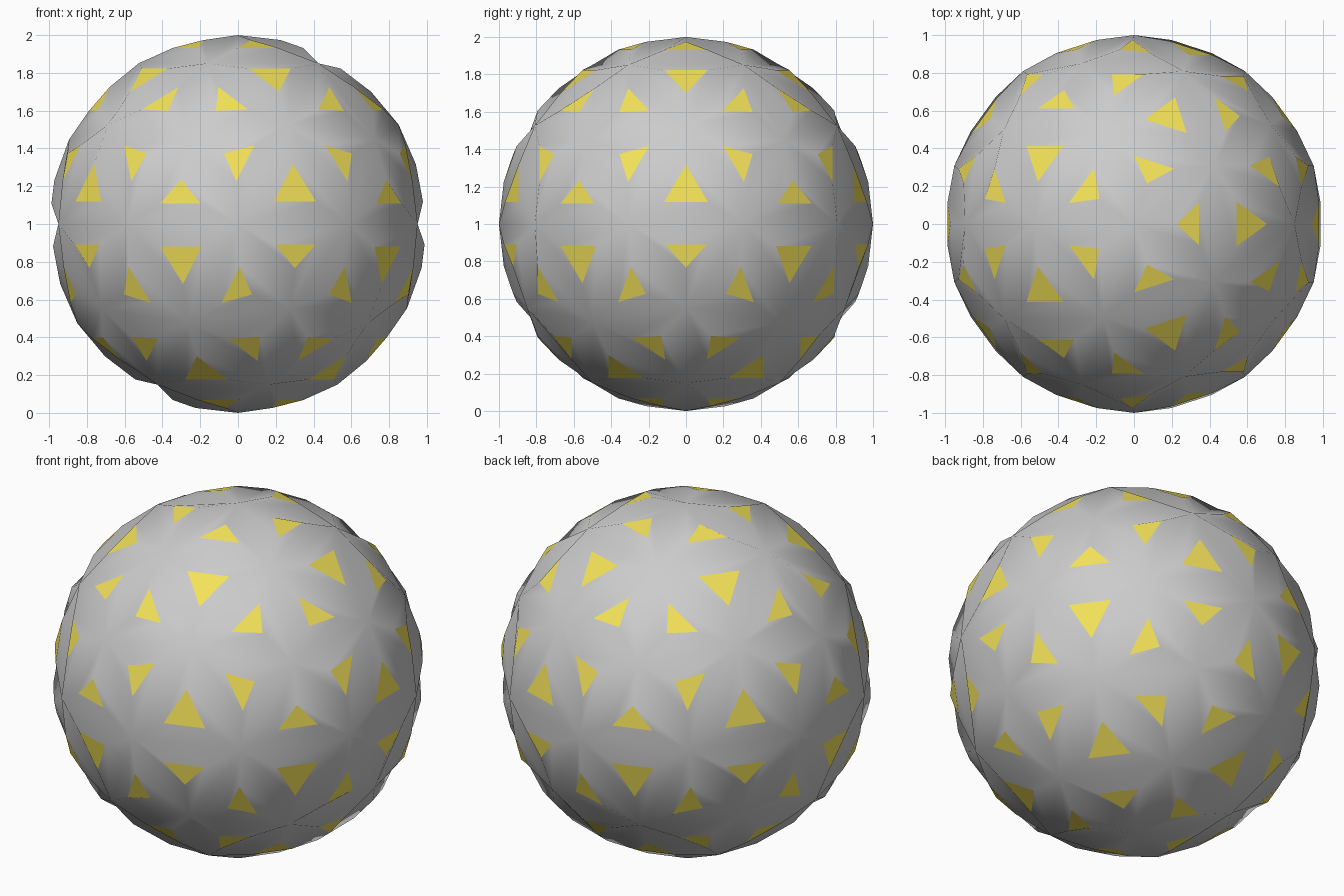
import bpy, bmesh
from math import pi
from mathutils import Matrix

if "Cube" in bpy.data.objects:
    bpy.data.objects.remove(bpy.data.objects["Cube"])

INSET = 0.222   # distance each panel corner moves in along its corner bisector
RAISE = 0.05    # height of the panel above the base facet

yellow = bpy.data.materials.new("yellow")
yellow.diffuse_color = (0.9, 0.76, 0.1, 1)
yellow.use_nodes = True
yellow.node_tree.nodes["Principled BSDF"].inputs["Base Color"].default_value = yellow.diffuse_color


def make_object(name, bm, material=None):
    mesh = bpy.data.meshes.new(name)
    bm.to_mesh(mesh)
    bm.free()
    obj = bpy.data.objects.new(name, mesh)
    bpy.context.collection.objects.link(obj)
    if material:
        mesh.materials.append(material)
    return obj


# Base geodesic ball: 80 triangular facets, sitting on the ground
ball = bmesh.new()
bmesh.ops.create_icosphere(
    ball, subdivisions=2, radius=1,
    matrix=Matrix.Translation((0, 0, 1)) @ Matrix.Rotation(pi, 4, 'Z'))
ball.normal_update()

panels = bmesh.new()
for face in list(ball.faces):
    outer = list(face.verts)
    normal = face.normal.copy()
    inner = []
    for i, v in enumerate(outer):
        to_next = (outer[(i + 1) % 3].co - v.co).normalized()
        to_prev = (outer[i - 1].co - v.co).normalized()
        bisector = (to_next + to_prev).normalized()
        inner.append(v.co + bisector * INSET + normal * RAISE)

    # Flat yellow top of the facet
    panels.faces.new([panels.verts.new(co) for co in inner])

    # Sloping grey sides, sharing the valley vertices with their neighbours
    ball.faces.remove(face)
    top = [ball.verts.new(co) for co in inner]
    for i in range(3):
        j = (i + 1) % 3
        side = ball.faces.new((outer[i], outer[j], top[j], top[i]))
        side.smooth = True

make_object("ball_shell", ball)
make_object("raised_panels", panels, yellow)
